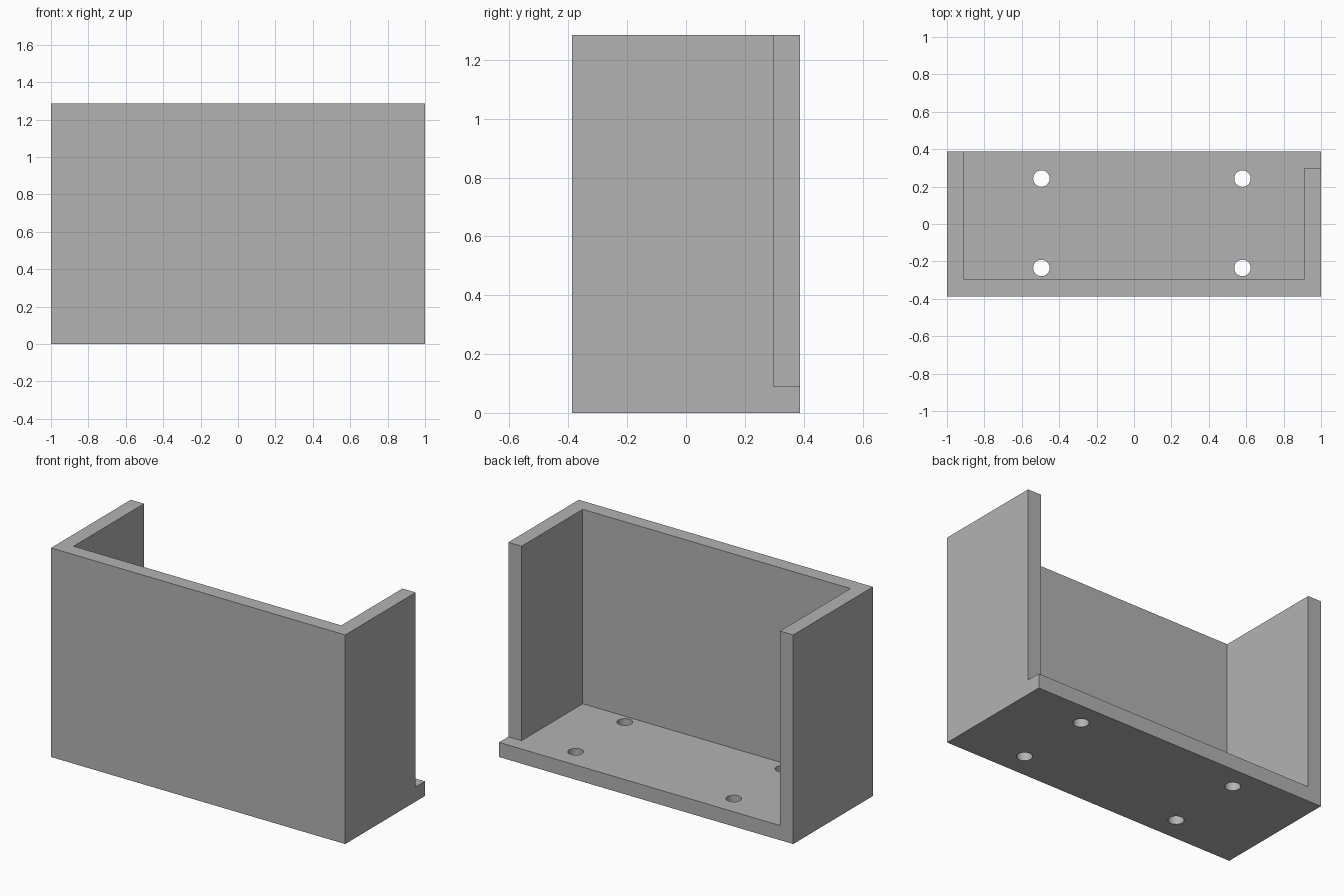
import bpy
import bmesh

cube = bpy.data.objects.get("Cube")
if cube:
    bpy.data.objects.remove(cube, do_unlink=True)

HALF_X, HALF_Y, HEIGHT = 1.0, 0.387, 1.285
WALL = 0.09
INNER_X, INNER_Y = HALF_X - WALL, HALF_Y - WALL

grey = bpy.data.materials.new("grey")
grey.use_nodes = True
colour = (0.45, 0.45, 0.45, 1)
grey.diffuse_color = colour
grey.node_tree.nodes["Principled BSDF"].inputs["Base Color"].default_value = colour


def prism(name, outline, z0, z1):
    """Extrude an outline in the ground plane from z0 to z1."""
    bm = bmesh.new()
    face = bm.faces.new([bm.verts.new((x, y, z0)) for x, y in outline])
    ext = bmesh.ops.extrude_face_region(bm, geom=[face])
    top = [v for v in ext["geom"] if isinstance(v, bmesh.types.BMVert)]
    bmesh.ops.translate(bm, verts=top, vec=(0, 0, z1 - z0))
    bmesh.ops.recalc_face_normals(bm, faces=bm.faces)
    mesh = bpy.data.meshes.new(name)
    bm.to_mesh(mesh)
    bm.free()
    mesh.materials.append(grey)
    obj = bpy.data.objects.new(name, mesh)
    bpy.context.collection.objects.link(obj)
    return obj


def cut(target, cutter):
    """Subtract the cutter, then discard it."""
    bpy.ops.object.select_all(action="DESELECT")
    target.select_set(True)
    bpy.context.view_layer.objects.active = target
    mod = target.modifiers.new("cut", "BOOLEAN")
    mod.operation = "DIFFERENCE"
    mod.solver = "EXACT"
    mod.object = cutter
    bpy.ops.object.modifier_apply(modifier=mod.name)
    bpy.data.objects.remove(cutter, do_unlink=True)


# Solid block for the open-backed bracket
bracket = prism("open_back_bracket",
                [(-HALF_X, -HALF_Y), (HALF_X, -HALF_Y),
                 (HALF_X, HALF_Y), (-HALF_X, HALF_Y)], 0, HEIGHT)

# Cavity open at the top and back, with the left wall cut short
cut(bracket, prism("cavity_cutter",
                   [(-INNER_X, -INNER_Y), (INNER_X, -INNER_Y),
                    (INNER_X, INNER_Y), (1.2, INNER_Y),
                    (1.2, 0.6), (-INNER_X, 0.6)], WALL, HEIGHT + 0.2))

# Four screw holes through the floor
for x in (-0.495, 0.58):
    for y in (-0.235, 0.243):
        bpy.ops.mesh.primitive_cylinder_add(vertices=32, radius=0.044, depth=0.3,
                                            location=(x, y, WALL / 2))
        hole = bpy.context.object
        hole.name = "hole_cutter"
        hole.data.materials.append(grey)
        cut(bracket, hole)

bpy.ops.object.shade_smooth_by_angle()
